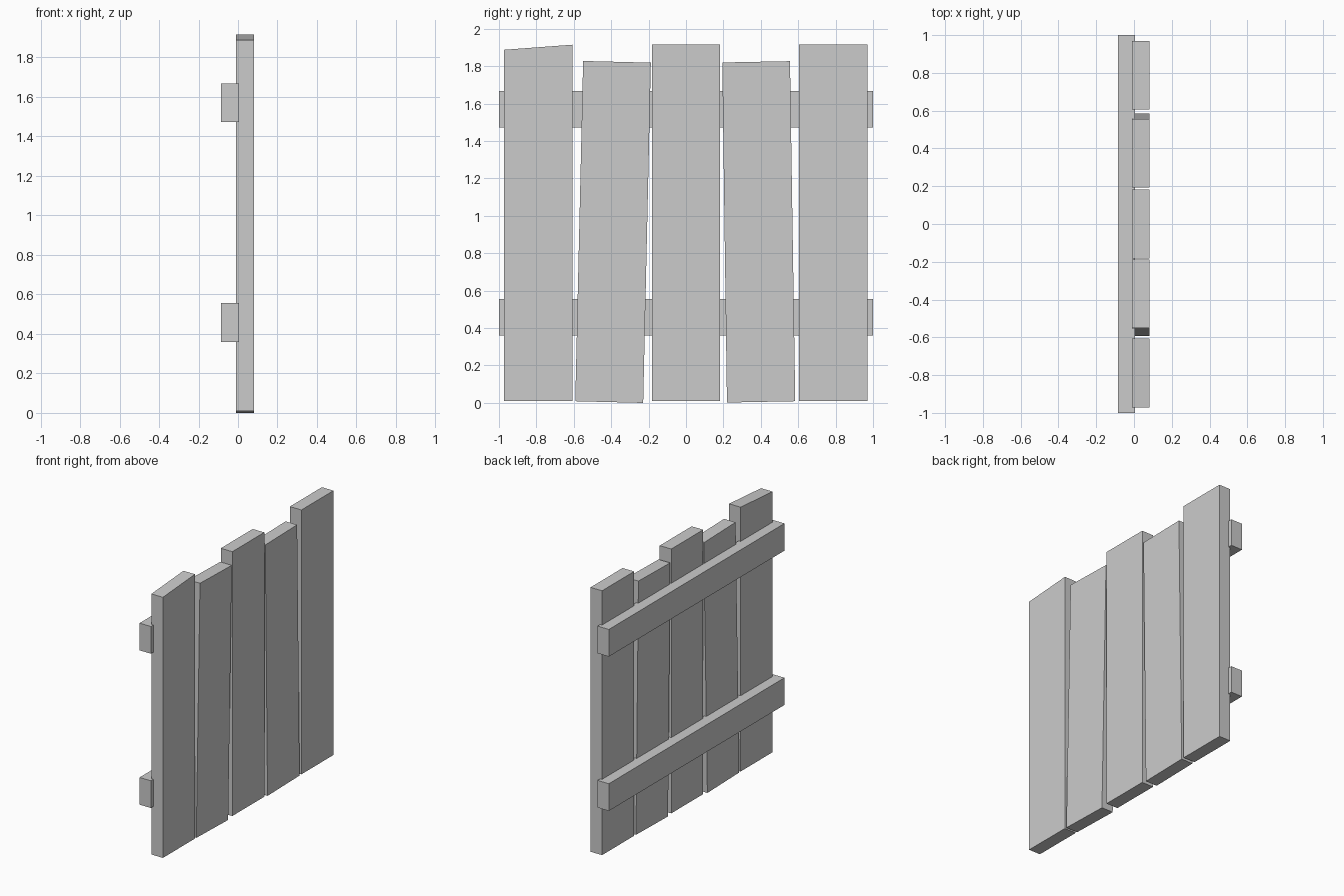
import bpy, bmesh

if "Cube" in bpy.data.objects:
    bpy.data.objects.remove(bpy.data.objects["Cube"])


def slab(name, outline, x0, x1):
    """Extrude a closed (y, z) outline along x."""
    bm = bmesh.new()
    face = bm.faces.new([bm.verts.new((x0, y, z)) for y, z in outline])
    ext = bmesh.ops.extrude_face_region(bm, geom=[face])
    moved = [g for g in ext["geom"] if isinstance(g, bmesh.types.BMVert)]
    bmesh.ops.translate(bm, verts=moved, vec=(x1 - x0, 0, 0))
    bmesh.ops.recalc_face_normals(bm, faces=bm.faces)
    mesh = bpy.data.meshes.new(name)
    bm.to_mesh(mesh)
    bm.free()
    obj = bpy.data.objects.new(name, mesh)
    bpy.context.collection.objects.link(obj)
    return obj


# Upright planks: corners run bottom left, bottom right, top right, top left
planks = {
    "plank_outer_slanted": [(-0.972, 0.01), (-0.607, 0.01), (-0.607, 1.915), (-0.972, 1.888)],
    "plank_leaning_a": [(-0.592, 0.009), (-0.229, 0.0), (-0.188, 1.819), (-0.55, 1.828)],
    "plank_middle": [(-0.182, 0.01), (0.182, 0.01), (0.182, 1.915), (-0.182, 1.915)],
    "plank_leaning_b": [(0.219, 0.002), (0.584, 0.009), (0.556, 1.827), (0.194, 1.82)],
    "plank_outer_square": [(0.605, 0.01), (0.97, 0.01), (0.97, 1.915), (0.605, 1.915)],
}
for name, outline in planks.items():
    slab(name, outline, -0.01, 0.082)

# Cross rails behind the planks
for name, z in (("rail_lower", 0.36), ("rail_upper", 1.472)):
    slab(name, [(-1, z), (1, z), (1, z + 0.196), (-1, z + 0.196)], -0.085, 0.006)
